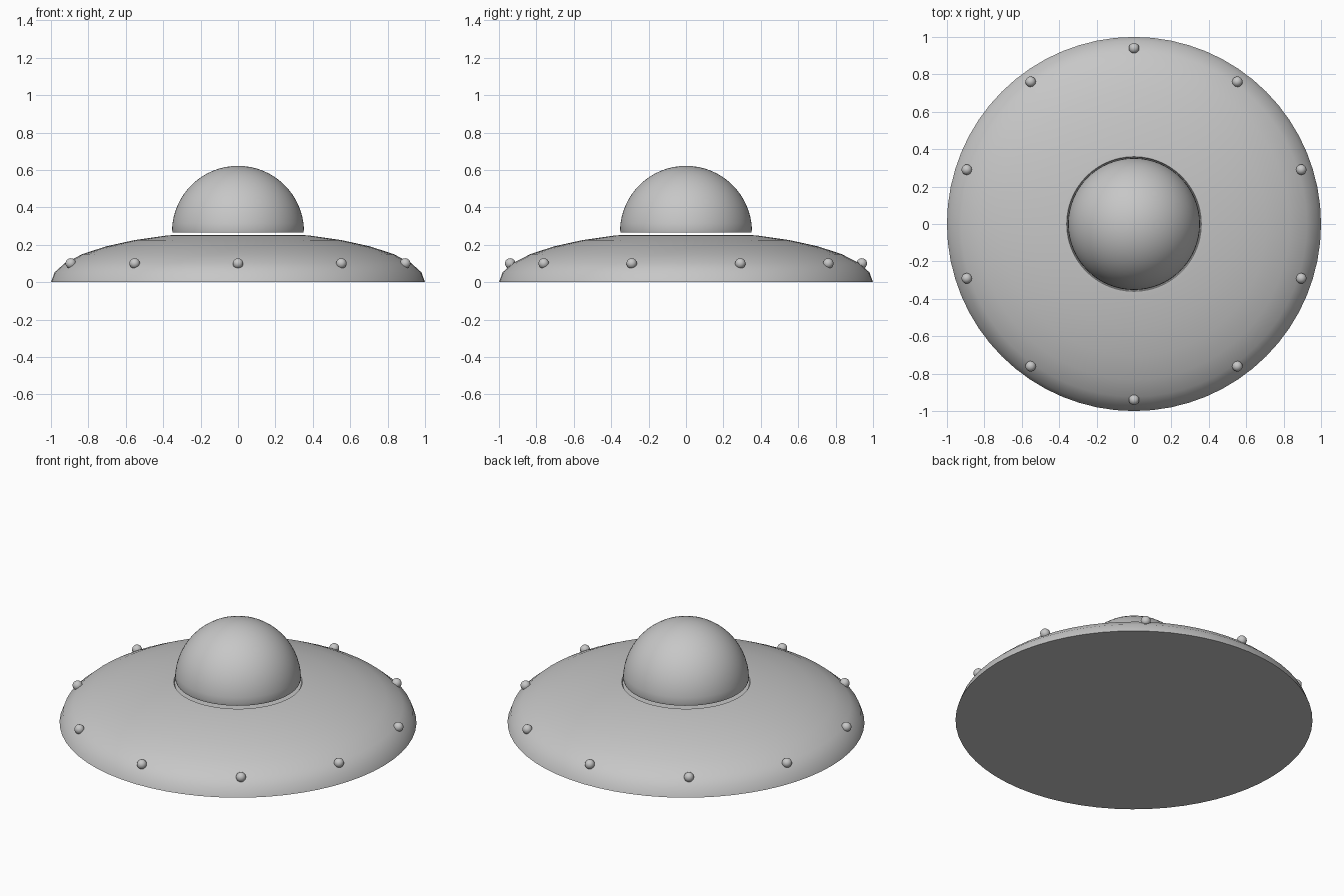
import bpy, bmesh, math

if "Cube" in bpy.data.objects:
    bpy.data.objects.remove(bpy.data.objects["Cube"])

grey = bpy.data.materials.new("plain grey")
grey.diffuse_color = (0.57, 0.57, 0.57, 1)
grey.use_nodes = True
grey.node_tree.nodes["Principled BSDF"].inputs["Base Color"].default_value = grey.diffuse_color


def finish(obj, angle):
    obj.data.materials.append(grey)
    bpy.ops.object.select_all(action='DESELECT')
    obj.select_set(True)
    bpy.context.view_layer.objects.active = obj
    bpy.ops.object.shade_smooth_by_angle(angle=math.radians(angle))


def lathe(name, profile, segments=64):
    """Spin an (r, z) profile round the z axis; r = 0 makes a pole."""
    bm = bmesh.new()
    rings = []
    for r, z in profile:
        if r == 0:
            rings.append([bm.verts.new((0, 0, z))] * segments)
        else:
            rings.append([bm.verts.new((r * math.cos(math.tau * i / segments),
                                        r * math.sin(math.tau * i / segments), z))
                          for i in range(segments)])
    for a, b in zip(rings, rings[1:]):
        for i in range(segments):
            j = (i + 1) % segments
            corners = list(dict.fromkeys((a[i], a[j], b[j], b[i])))
            bm.faces.new(corners)
    bmesh.ops.recalc_face_normals(bm, faces=bm.faces)
    mesh = bpy.data.meshes.new(name)
    bm.to_mesh(mesh)
    bm.free()
    obj = bpy.data.objects.new(name, mesh)
    bpy.context.collection.objects.link(obj)
    finish(obj, 35)
    return obj


# saucer hull: flat-bottomed half ellipsoid with a shallow seat under the dome
hull = [(0, 0), (1, 0)]
for k in range(1, 7):
    t = math.radians(11.25 * k)
    hull.append((math.cos(t), 0.27 * math.sin(t)))
hull += [(0.36, 0.251), (0.355, 0.243), (0, 0.243)]
lathe("saucer_hull", hull)

# dome hovering just above the hull
R, CZ = 0.353, 0.269
dome = [(0, 0.265), (0.349, 0.265)]
for k in range(0, 16):
    t = math.radians(2 + 88 * k / 16)
    dome.append((R * math.cos(t), CZ + R * math.sin(t)))
dome.append((0, CZ + R))
lathe("cockpit_dome", dome)

# ring of ten round lights
for i in range(10):
    a = math.pi / 2 + math.tau * i / 10
    bpy.ops.mesh.primitive_uv_sphere_add(
        segments=20, ring_count=12, radius=0.028,
        location=(0.94 * math.cos(a), 0.94 * math.sin(a), 0.1))
    light = bpy.context.object
    light.name = f"rim_light_{i + 1}"
    finish(light, 60)
